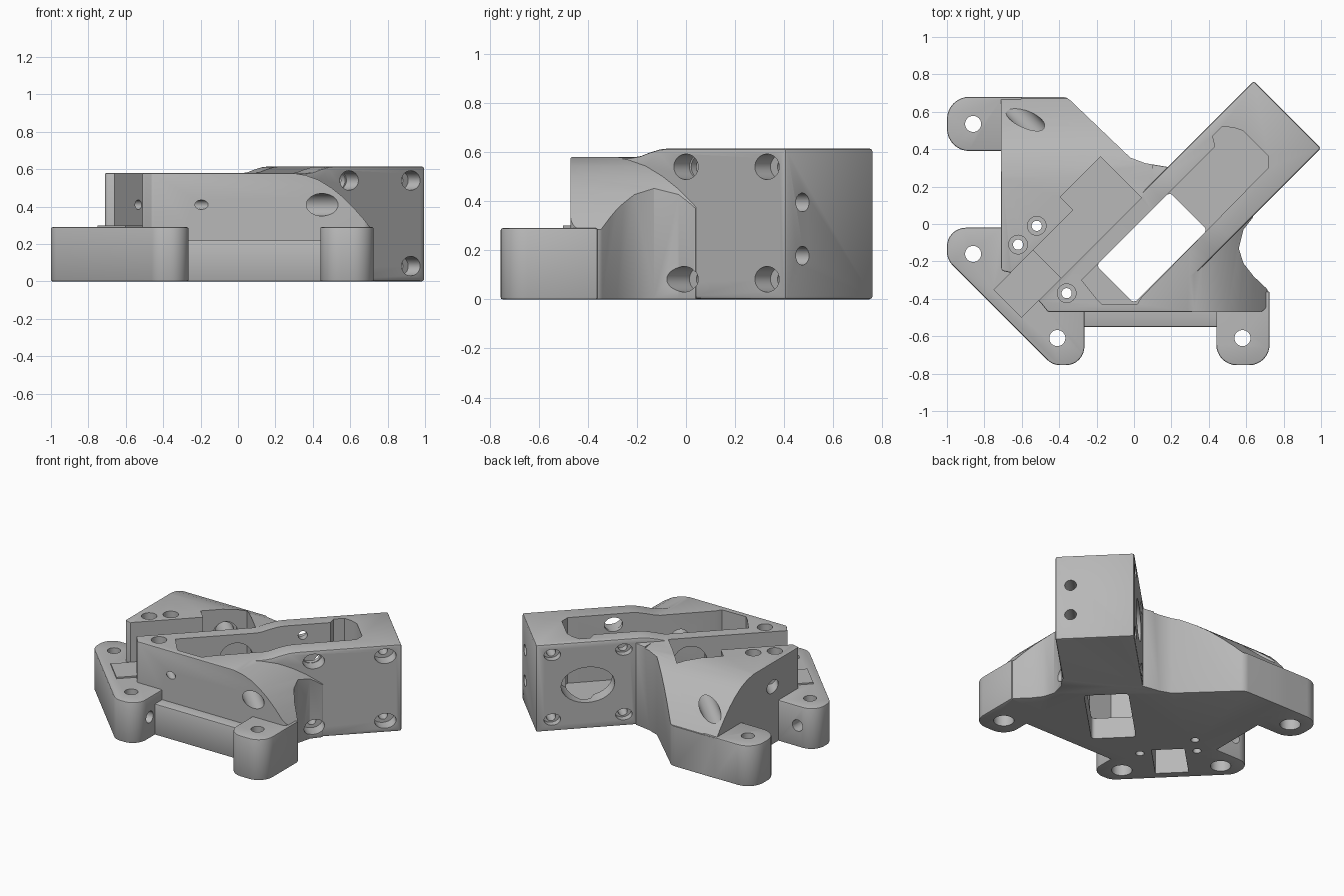
import bpy, bmesh, math
from mathutils import Matrix, Vector

if "Cube" in bpy.data.objects:
    bpy.data.objects.remove(bpy.data.objects["Cube"])

grey = bpy.data.materials.new("plain_grey")
grey.use_nodes = True
grey.diffuse_color = (0.48, 0.48, 0.48, 1)
grey.node_tree.nodes["Principled BSDF"].inputs["Base Color"].default_value = (0.48, 0.48, 0.48, 1)

# Frames: the arm runs diagonally, local x along it and local y across it
DIAG = Matrix.Rotation(math.radians(45), 4, "Z")
FLAT = Matrix.Identity(4)
ALONG_Y = Matrix.Rotation(math.radians(90), 4, "X")    # profile (x, z), depth to -y
ALONG_X = Matrix(((0, 0, 1, 0), (1, 0, 0, 0), (0, 1, 0, 0), (0, 0, 0, 1)))  # profile (y, z)


def rounded(points, radii, steps=8):
    """Round the corners of a polygon with curves of the given sizes."""
    if not isinstance(radii, (list, tuple)):
        radii = [radii] * len(points)
    out = []
    for i, r in enumerate(radii):
        p = Vector(points[i])
        if r == 0:
            out.append(tuple(p))
            continue
        a = (Vector(points[i - 1]) - p)
        b = (Vector(points[(i + 1) % len(points)]) - p)
        half = a.angle(b) / 2
        cut = r / math.tan(half)
        a.normalize()
        b.normalize()
        centre = p + (a + b).normalized() * (r / math.sin(half))
        u, v = p + a * cut - centre, p + b * cut - centre
        sweep = u.angle_signed(v)
        for k in range(steps + 1):
            q = centre + Matrix.Rotation(-sweep * k / steps, 2) @ u
            out.append(tuple(q))
    return out


def rect(x0, x1, y0, y1):
    return [(x0, y0), (x1, y0), (x1, y1), (x0, y1)]


def prism(name, points, z0, z1, frame=FLAT, bevel=0.0):
    """Extrude a polygon from z0 to z1 in the given frame."""
    bm = bmesh.new()
    base = bm.faces.new([bm.verts.new((x, y, z0)) for x, y in points])
    top = bmesh.ops.extrude_face_region(bm, geom=[base])["geom"]
    moved = [g for g in top if isinstance(g, bmesh.types.BMVert)]
    bmesh.ops.translate(bm, verts=moved, vec=(0, 0, z1 - z0))
    bmesh.ops.transform(bm, matrix=frame, verts=bm.verts)
    bmesh.ops.recalc_face_normals(bm, faces=bm.faces)
    if bevel:
        edges = [e for e in bm.edges if e.calc_face_angle(0) > math.radians(50)]
        bmesh.ops.bevel(bm, geom=edges, offset=bevel, segments=2, affect="EDGES", profile=0.5)
    mesh = bpy.data.meshes.new(name)
    bm.to_mesh(mesh)
    bm.free()
    obj = bpy.data.objects.new(name, mesh)
    bpy.context.collection.objects.link(obj)
    mesh.materials.append(grey)
    return obj


def circle(x, y, r, stretch=1.0, n=32):
    return [(x + r * stretch * math.cos(math.tau * i / n), y + r * math.sin(math.tau * i / n))
            for i in range(n)]


def combine(target, tool, operation):
    """Apply a boolean, then remove the tool object."""
    mod = target.modifiers.new(operation, "BOOLEAN")
    mod.operation, mod.object, mod.solver = operation, tool, "EXACT"
    bpy.ops.object.select_all(action="DESELECT")
    bpy.context.view_layer.objects.active = target
    target.select_set(True)
    bpy.ops.object.modifier_apply(modifier=mod.name)
    bpy.data.objects.remove(tool)


def add(tool):
    combine(body, tool, "UNION")


def cut(points, z0, z1, frame=FLAT):
    tool = prism("cutter", points, z0, z1, frame)
    tool.hide_render = True
    combine(body, tool, "DIFFERENCE")


def cross_hole(s, z, r, t0, t1, stretch=1.0):
    """Hole running across the arm, between two offsets."""
    cut(circle(s, z, r, stretch), -t1, -t0, DIAG @ ALONG_Y)


# Main body outline, with tower at the left and front wall
outline = [(-0.71, -0.25), (-0.71, 0.68), (-0.36, 0.68), (-0.02, 0.355), (0.06, 0.325), (0.18, 0.305),
           (0.3, 0.2), (0.64, 0.04), (0.585, -0.03), (0.56, -0.13), (0.585, -0.21), (0.64, -0.28),
           (0.725, -0.36), (0.7, -0.47), (-0.46, -0.47), (-0.5, -0.42), (-0.66, -0.26)]
radii = [0.02, 0, 0.07] + [0] * 9 + [0.05, 0.04, 0.02, 0.01, 0.01]
body = prism("bracket_body", rounded(outline, radii), 0, 0.58, bevel=0.006)

# Shoulders falling toward the two far feet
slope = [(0.28, 0.581), (0.36, 0.568), (0.43, 0.543), (0.5, 0.5), (0.56, 0.452),
         (0.62, 0.392), (0.67, 0.335), (0.71, 0.285), (0.8, 0.285), (0.8, 0.7), (0.28, 0.7)]
cut(slope, -0.2, 0.6, ALONG_Y)
cut([(y - 0.04, z) for y, z in slope], -0.8, 0.1, ALONG_X)

# Feet and the low strip between the front ones
FOOT_H = 0.29
add(prism("back_foot", rounded([(-1, 0.39), (-0.6, 0.39), (-0.6, 0.68), (-1, 0.68)],
                               [0.12, 0, 0, 0.12]), 0, FOOT_H, bevel=0.008))
add(prism("front_foot", rounded([(0.44, -0.755), (0.725, -0.755), (0.725, -0.36), (0.44, -0.36)],
                                [0.11, 0.11, 0, 0]), 0, FOOT_H, bevel=0.008))
add(prism("corner_feet", rounded([(-1, -0.02), (-1, -0.19), (-0.435, -0.755), (-0.265, -0.755),
                                  (-0.265, -0.43), (-0.4, -0.3), (-0.6, -0.02)],
                                 [0.1, 0.1, 0.1, 0.1, 0, 0, 0]), 0, FOOT_H, bevel=0.008))
add(prism("front_strip", rect(-0.35, 0.52, -0.55, -0.4), 0, 0.22, bevel=0.008))

# Diagonal box arm with a small rise where it leaves the body
arm = [(0.0, 0.002), (0.993, 0.0), (0.993, 0.615), (0.31, 0.615), (0.26, 0.611),
       (0.2, 0.598), (0.15, 0.584), (0.1, 0.578), (0.0, 0.578)]
add(prism("box_arm", arm, -0.088, 0.42, DIAG @ ALONG_Y, bevel=0.012))

# Long pocket along the arm, and the opening through its floor
pocket = [(-0.41, -0.014), (0.6, -0.014), (0.63, 0.035), (0.7, 0.035), (0.74, -0.01),
          (0.765, -0.06), (0.765, -0.25), (0.72, -0.295), (-0.25, -0.305), (-0.29, -0.315),
          (-0.424, -0.184), (-0.424, -0.14)]
cut(pocket, 0.15, 0.8, DIAG)
cut(rounded(rect(-0.3, 0.255, -0.3, -0.014), 0.025), -0.1, 0.3, DIAG)

# Tower channel with its wider bay, and the square floor window
cut(rect(-0.78, 0.127, 0.07, 0.283), 0.15, 0.8, DIAG)
cut(rect(-0.177, 0.127, 0.2, 0.38), 0.15, 0.8, DIAG)
cut(rect(-0.78, -0.48, 0.07, 0.283), -0.1, 0.3, DIAG)

# Shaft bore with larger seats, and the clamp screw hole
AXLE_S, AXLE_Z = -0.014, 0.41
cross_hole(AXLE_S, AXLE_Z, 0.06, -1, 1)
cross_hole(AXLE_S, AXLE_Z, 0.11, -0.1, 0.15)
cross_hole(AXLE_S, AXLE_Z, 0.08, 0.3, 0.42)
cross_hole(-0.47, AXLE_Z, 0.025, -0.5, 0.7)
cross_hole(-0.47, AXLE_Z, 0.045, 0.4, 0.7)

# Arm window and bolt holes
cross_hole(0.655, 0.31, 0.125, -0.1, 0.3, 1.4)
for z in (0.082, 0.54):
    for s in (0.42, 0.887):
        cross_hole(s, z, 0.03, -0.6, 0.3)
        cross_hole(s, z, 0.052, -0.6, -0.33, 1.35)
        cross_hole(s, z, 0.04, 0.04, 0.3, 1.35)
cross_hole(0.42, 0.54, 0.05, -0.6, -0.2, 1.2)
for z in (0.178, 0.395):
    cut(circle(-0.322, z, 0.038), 0.8, 1.1, DIAG @ ALONG_X)

# Vertical foot holes with seats below
for x, y in [(-0.86, 0.535), (-0.86, -0.16), (-0.41, -0.61), (0.58, -0.61)]:
    cut(circle(x, y, 0.043), -0.1, 0.4)
    cut(circle(x, y, 0.066), -0.1, 0.08)

# Top screws on the clamp walls
for x, y in [(-0.52, -0.01), (-0.62, -0.11), (-0.36, -0.37)]:
    cut(circle(x, y, 0.027), -0.1, 0.7)
    cut(circle(x, y, 0.05), 0.53, 0.7)

# Side holes in the corner feet
cut(circle(-0.61, 0.15, 0.04), -0.4, -0.2, ALONG_X)
cut(circle(-0.86, 0.15, 0.04), -0.1, 0.15, ALONG_Y)

# Smooth the curved walls, keep the edges crisp
bpy.ops.object.select_all(action="DESELECT")
body.select_set(True)
bpy.context.view_layer.objects.active = body
bpy.ops.object.shade_smooth_by_angle(angle=math.radians(30))
